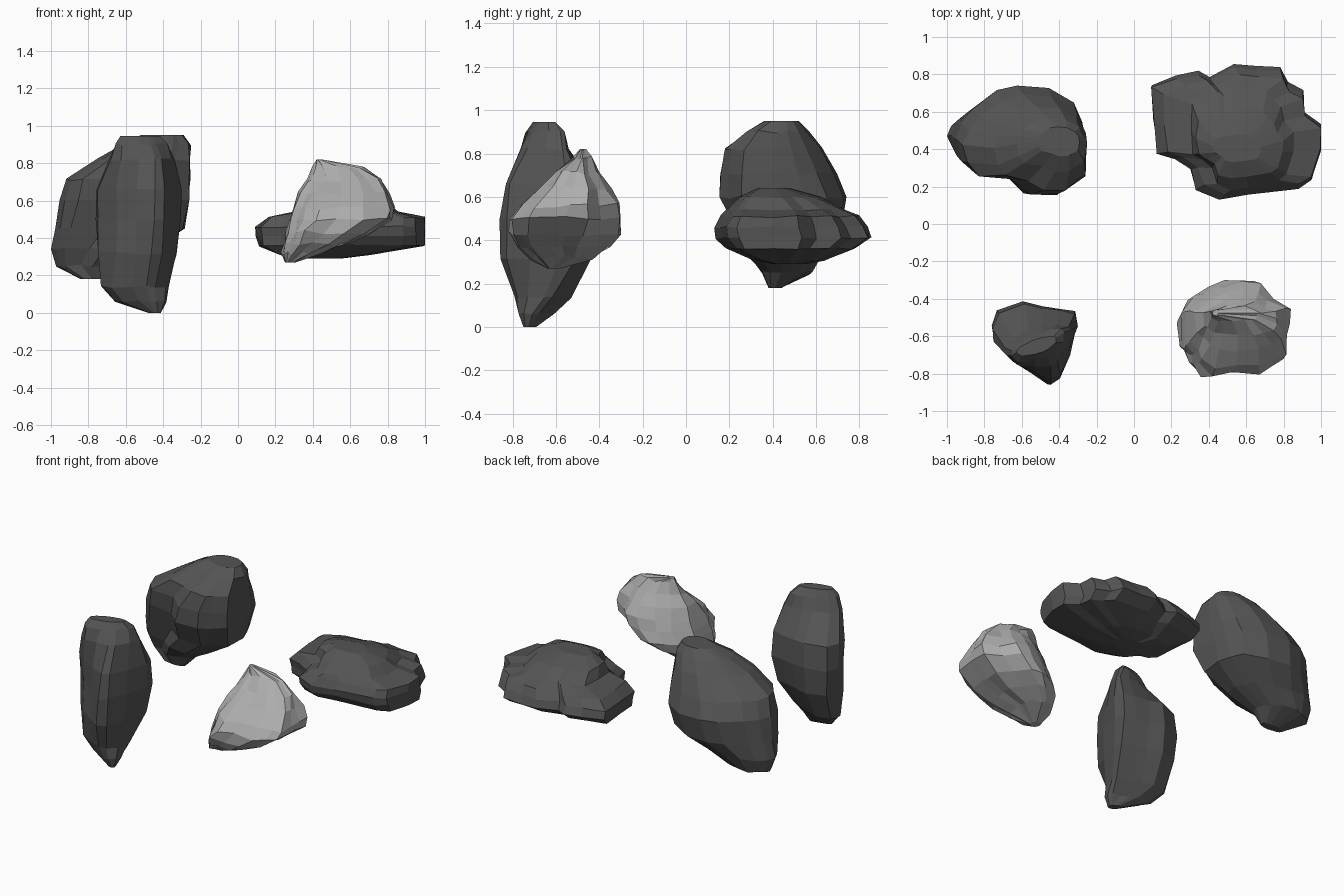
import bpy, bmesh, random
from math import atan2, cos, sin

random.seed(4)


def grey(name, v):
    m = bpy.data.materials.new(name)
    m.diffuse_color = (v, v, v, 1)
    return m


DARK, LIGHT = grey("dark_stone", 0.09), grey("light_stone", 0.42)


def rock(name, outline, levels, mat, rough, blend):
    """Loft a plan outline through (z, x0, x1, y0, y1, tilt) boxes, with chipped facets.
    Narrower levels blend towards an ellipse tilted inside its box."""
    xs, ys = [p[0] for p in outline], [p[1] for p in outline]
    w, d = max(xs) - min(xs), max(ys) - min(ys)
    unit = [((x - min(xs)) / w, (y - min(ys)) / d) for x, y in outline]
    bm = bmesh.new()
    rings = []
    for i, (z, x0, x1, y0, y1, *tilt) in enumerate(levels):
        inner = 0 < i < len(levels) - 1
        t = blend * (1 - (x1 - x0) * (y1 - y0) / (w * d))
        phi = tilt[0] if tilt else 0
        ring = []
        for u, v in unit:
            a = atan2(v - .5, u - .5)
            u += (.5 + .5 * cos(a) - u) * t
            v += (.5 + .5 * sin(a + phi) - v) * t
            j = [random.uniform(-rough, rough) if inner else 0 for _ in range(3)]
            x = min(max(x0 + u * (x1 - x0) + j[0], min(xs)), max(xs))
            y = min(max(y0 + v * (y1 - y0) + j[1], min(ys)), max(ys))
            ring.append(bm.verts.new((x, y, z + j[2])))
        rings.append(ring)
    n = len(unit)
    for a, b in zip(rings, rings[1:]):
        for k in range(n):
            bm.faces.new((a[k], a[(k + 1) % n], b[(k + 1) % n], b[k]))
    bm.faces.new(rings[0])
    bm.faces.new(rings[-1])
    bmesh.ops.recalc_face_normals(bm, faces=bm.faces)
    me = bpy.data.meshes.new(name)
    bm.to_mesh(me)
    bm.free()
    me.materials.append(mat)
    ob = bpy.data.objects.new(name, me)
    bpy.context.collection.objects.link(ob)
    return ob


# Tall upright rock, front left: its foot and its crest run along opposite diagonals
rock("tall_rock",
     [(-.77, -.55), (-.74, -.46), (-.6, -.41), (-.5, -.44), (-.4, -.45), (-.31, -.47),
      (-.3, -.55), (-.35, -.7), (-.4, -.83), (-.45, -.86), (-.55, -.79), (-.65, -.73),
      (-.76, -.62)],
     [(0, -.48, -.41, -.75, -.69, -.5), (.06, -.66, -.38, -.77, -.6, -.8),
      (.14, -.74, -.36, -.79, -.53, -.6), (.32, -.75, -.32, -.85, -.44, -.3),
      (.5, -.76, -.3, -.86, -.41), (.66, -.76, -.3, -.84, -.43, .3),
      (.82, -.69, -.33, -.79, -.53, .7), (.9, -.66, -.37, -.75, -.56, .8),
      (.945, -.63, -.41, -.71, -.6, .8)],
     DARK, .007, 1)

# Big leaning rock, back left
rock("leaning_rock",
     [(-1, .45), (-.97, .53), (-.9, .61), (-.77, .71), (-.65, .74), (-.47, .73), (-.32, .65),
      (-.27, .55), (-.25, .45), (-.25, .26), (-.37, .2), (-.42, .15), (-.6, .16), (-.7, .26),
      (-.9, .27), (-.97, .34)],
     [(.18, -.84, -.68, .38, .44), (.25, -.97, -.62, .35, .58, -.4),
      (.34, -1, -.45, .28, .63, -.3), (.45, -.98, -.29, .22, .71), (.6, -.95, -.26, .15, .74),
      (.71, -.91, -.25, .15, .69), (.82, -.75, -.25, .17, .63), (.9, -.63, -.25, .27, .57),
      (.95, -.52, -.29, .36, .52)],
     DARK, .008, .6)

# Pale pointed rock, front right
rock("pale_rock",
     [(.22, -.47), (.32, -.37), (.43, -.32), (.55, -.285), (.65, -.3), (.72, -.4), (.84, -.46),
      (.82, -.55), (.82, -.62), (.81, -.73), (.74, -.77), (.66, -.81), (.52, -.81),
      (.38, -.82), (.31, -.76), (.28, -.7), (.24, -.66)],
     [(.27, .25, .31, -.64, -.58), (.32, .235, .45, -.72, -.42), (.37, .24, .58, -.78, -.35),
      (.43, .25, .7, -.81, -.3), (.5, .27, .82, -.81, -.29), (.56, .29, .84, -.77, -.31),
      (.64, .33, .81, -.68, -.35), (.71, .36, .77, -.6, -.4), (.78, .4, .67, -.52, -.44),
      (.82, .42, .45, -.49, -.46)],
     LIGHT, .012, .4)

# Flat slab rock, back right
rock("flat_rock",
     [(.09, .74), (.22, .79), (.34, .815), (.4, .78), (.53, .855), (.65, .84), (.78, .83),
      (.82, .75), (.9, .71), (.91, .6), (1, .53), (1, .4), (.95, .23), (.88, .19), (.6, .16),
      (.45, .13), (.33, .18), (.3, .3), (.22, .35), (.12, .38), (.1, .55)],
     [(.29, .36, .55, .4, .55), (.31, .22, .7, .3, .64), (.36, .11, 1, .18, .78),
      (.41, .095, 1, .14, .86), (.46, .095, 1, .13, .84), (.51, .15, 1, .16, .8),
      (.54, .3, .85, .18, .74), (.6, .33, .8, .24, .62), (.64, .42, .68, .33, .48)],
     DARK, .006, .35)
